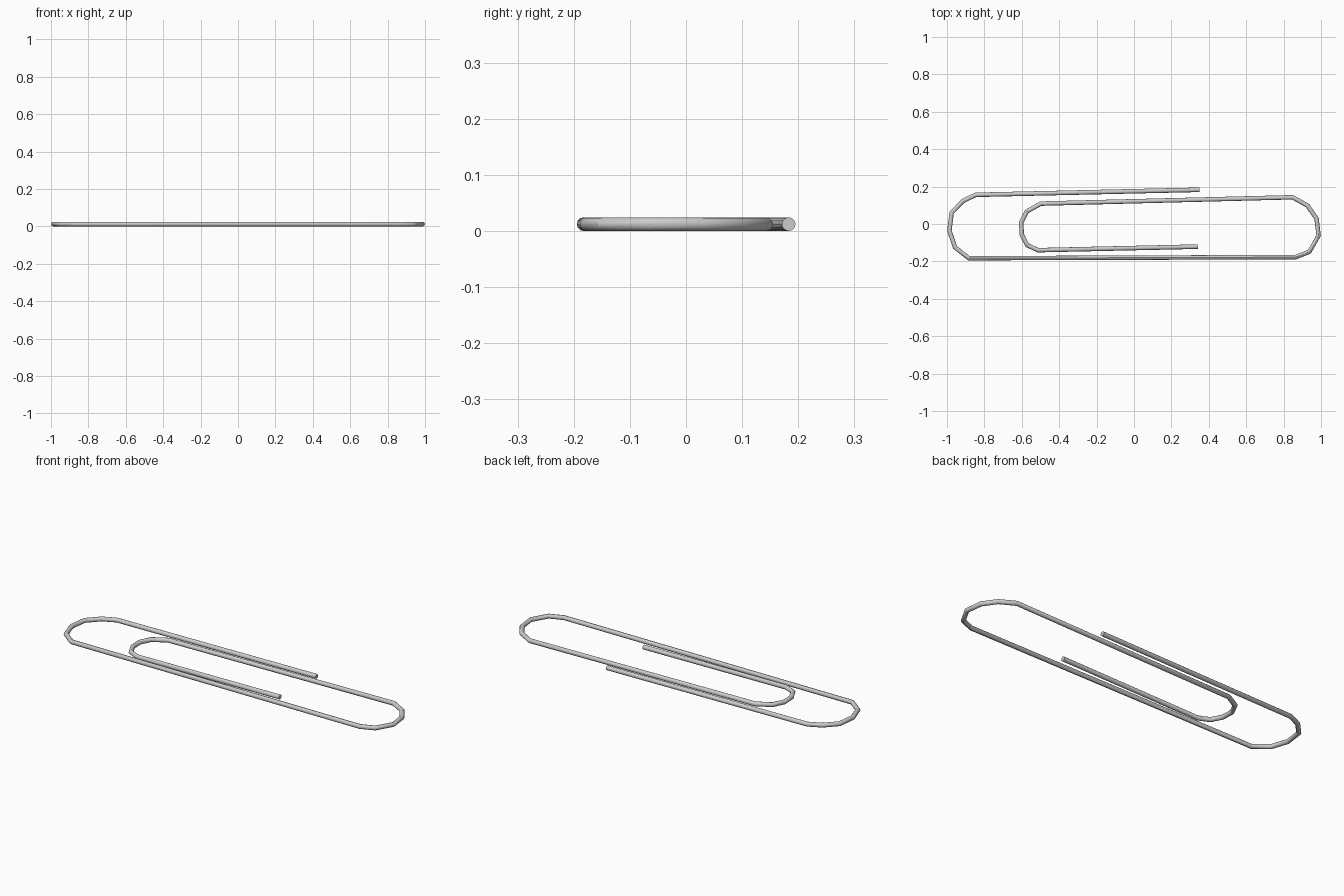
import bpy
import math

if "Cube" in bpy.data.objects:
    bpy.data.objects.remove(bpy.data.objects["Cube"])

R = 0.0122  # wire radius

# Centre line of the bent wire, from the outer free end to the inner one
path = [
    (0.351, 0.183), (-0.846, 0.156),
    # outer left bend
    (-0.915, 0.123), (-0.975, 0.060), (-0.987, -0.036), (-0.957, -0.125),
    (-0.883, -0.183), (0.864, -0.177),
    # outer right bend
    (0.938, -0.148), (0.987, -0.062), (0.976, 0.029), (0.928, 0.098),
    (0.848, 0.143), (-0.498, 0.109),
    # inner left bend
    (-0.573, 0.067), (-0.603, 0.007), (-0.600, -0.057), (-0.571, -0.113),
    (-0.514, -0.140), (0.341, -0.121),
]

# Round wire swept along the path, closed at both ends
curve = bpy.data.curves.new("clip_wire", 'CURVE')
curve.dimensions = '3D'
curve.bevel_depth = R
curve.bevel_resolution = 4
curve.use_fill_caps = True
spline = curve.splines.new('POLY')
spline.points.add(len(path) - 1)
for point, (x, y) in zip(spline.points, path):
    point.co = (x, y, R, 1)

wire = bpy.data.objects.new("clip_wire", curve)
bpy.context.collection.objects.link(wire)
bpy.context.view_layer.objects.active = wire
wire.select_set(True)
bpy.ops.object.convert(target='MESH')

# Round across the wire, crisp at the end caps
bpy.ops.object.shade_smooth_by_angle(angle=math.radians(31))
